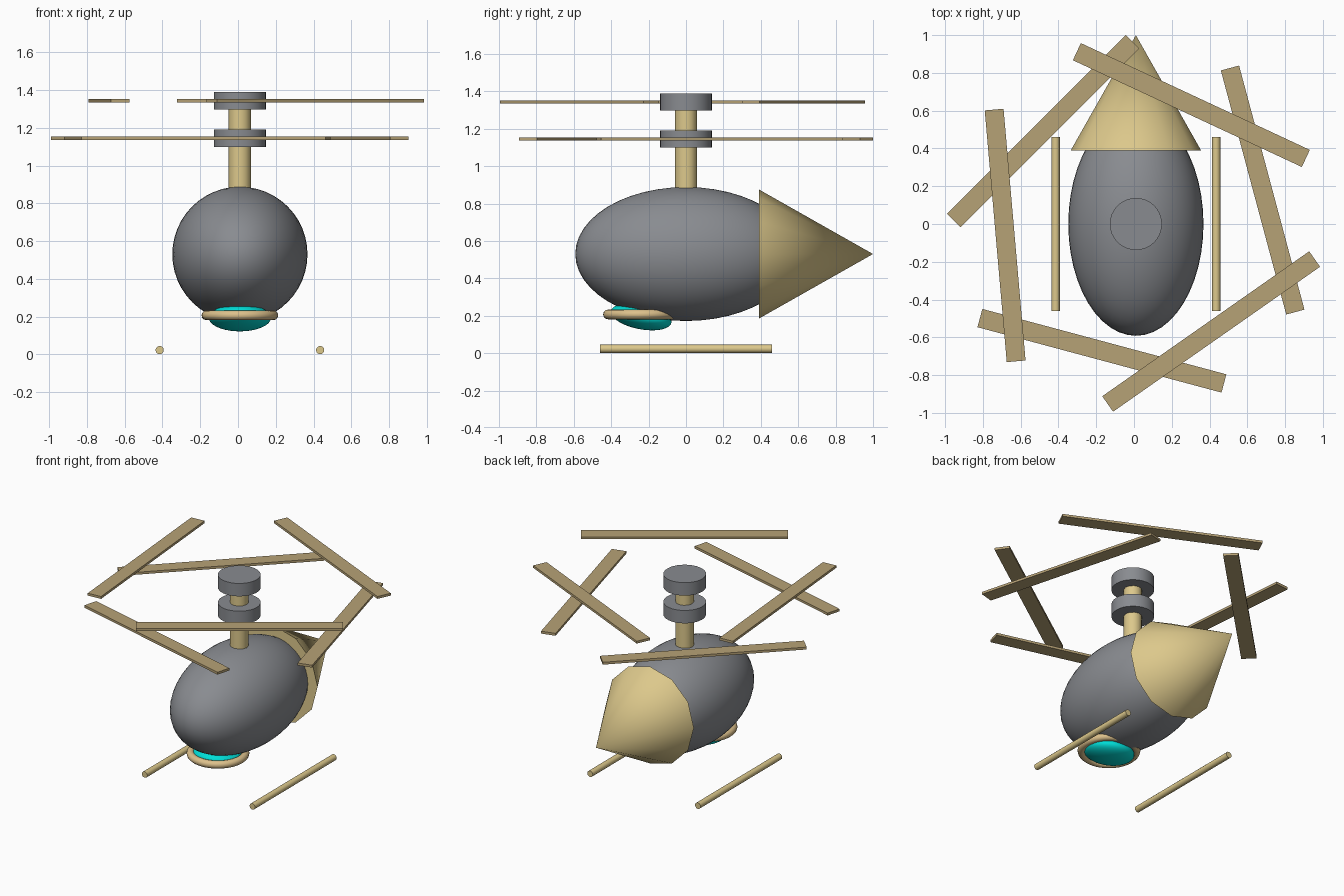
import bpy
from math import radians, cos, sin, pi

if "Cube" in bpy.data.objects:
    bpy.data.objects.remove(bpy.data.objects["Cube"])

CX = 0.01  # model's own axis


def material(name, rgb):
    m = bpy.data.materials.new(name)
    m.diffuse_color = (*rgb, 1)
    m.use_nodes = True
    m.node_tree.nodes["Principled BSDF"].inputs["Base Color"].default_value = m.diffuse_color
    return m


GREY = material("grey", (0.25, 0.26, 0.28))
GOLD = material("gold", (0.72, 0.58, 0.26))
TAN = material("tan", (0.47, 0.36, 0.18))
BRASS = material("brass", (0.72, 0.53, 0.26))
CYAN = material("cyan", (0.0, 0.72, 0.68))


def finish(name, mat, smooth=True, angle=None):
    ob = bpy.context.object
    ob.name = name
    ob.data.materials.append(mat)
    if angle is not None:
        bpy.ops.object.shade_smooth_by_angle(angle=radians(angle))
    elif smooth:
        bpy.ops.object.shade_smooth()
    return ob


def ellipsoid(name, loc, radii, mat, tilt=0):
    bpy.ops.mesh.primitive_uv_sphere_add(segments=48, ring_count=24, location=loc,
                                         rotation=(radians(tilt), 0, 0))
    bpy.context.object.scale = radii
    return finish(name, mat)


def cylinder(name, loc, r, depth, sides, mat, rot=(0, 0, 0), angle=40):
    bpy.ops.mesh.primitive_cylinder_add(vertices=sides, radius=r, depth=depth,
                                        location=loc, rotation=rot)
    return finish(name, mat, angle=angle)


# fuselage and tail cone
ellipsoid("fuselage", (CX, 0, 0.53), (0.358, 0.592, 0.358), GREY)
bpy.ops.mesh.primitive_cone_add(vertices=12, radius1=0.345, radius2=0, depth=0.61,
                                location=(CX, 0.695, 0.53), rotation=(-pi / 2, 0, 0))
finish("tail_cone", GOLD, angle=60)

# chin window with its ring frame
ellipsoid("chin_window", (CX, -0.24, 0.194), (0.165, 0.165, 0.066), CYAN, tilt=-11)
bpy.ops.mesh.primitive_torus_add(location=(CX, -0.24, 0.207), major_radius=0.177,
                                 minor_radius=0.026, major_segments=48, minor_segments=12)
finish("window_ring", BRASS)

# landing skids
for side, name in ((-1, "left_skid"), (1, "right_skid")):
    cylinder(name, (CX + side * 0.425, 0, 0.023), 0.022, 0.92, 12, GOLD, (pi / 2, 0, 0))

# rotor mast
cylinder("mast", (CX, 0, 1.07), 0.06, 0.56, 12, GOLD)

# two rotors: a hub and three blades set across the radius
for level, z, start in (("lower", 1.145, 15), ("upper", 1.343, 65)):
    cylinder(level + "_hub", (CX, 0, z), 0.138, 0.092, 32, GREY)
    for i in range(3):
        a = radians(start + 120 * i)
        bpy.ops.mesh.primitive_cube_add(
            size=1, location=(CX + 0.695 * cos(a), 0.695 * sin(a), z), rotation=(0, 0, a))
        bpy.context.object.scale = (0.1, 1.338, 0.017)
        finish(f"{level}_blade_{i + 1}", TAN, smooth=False)
